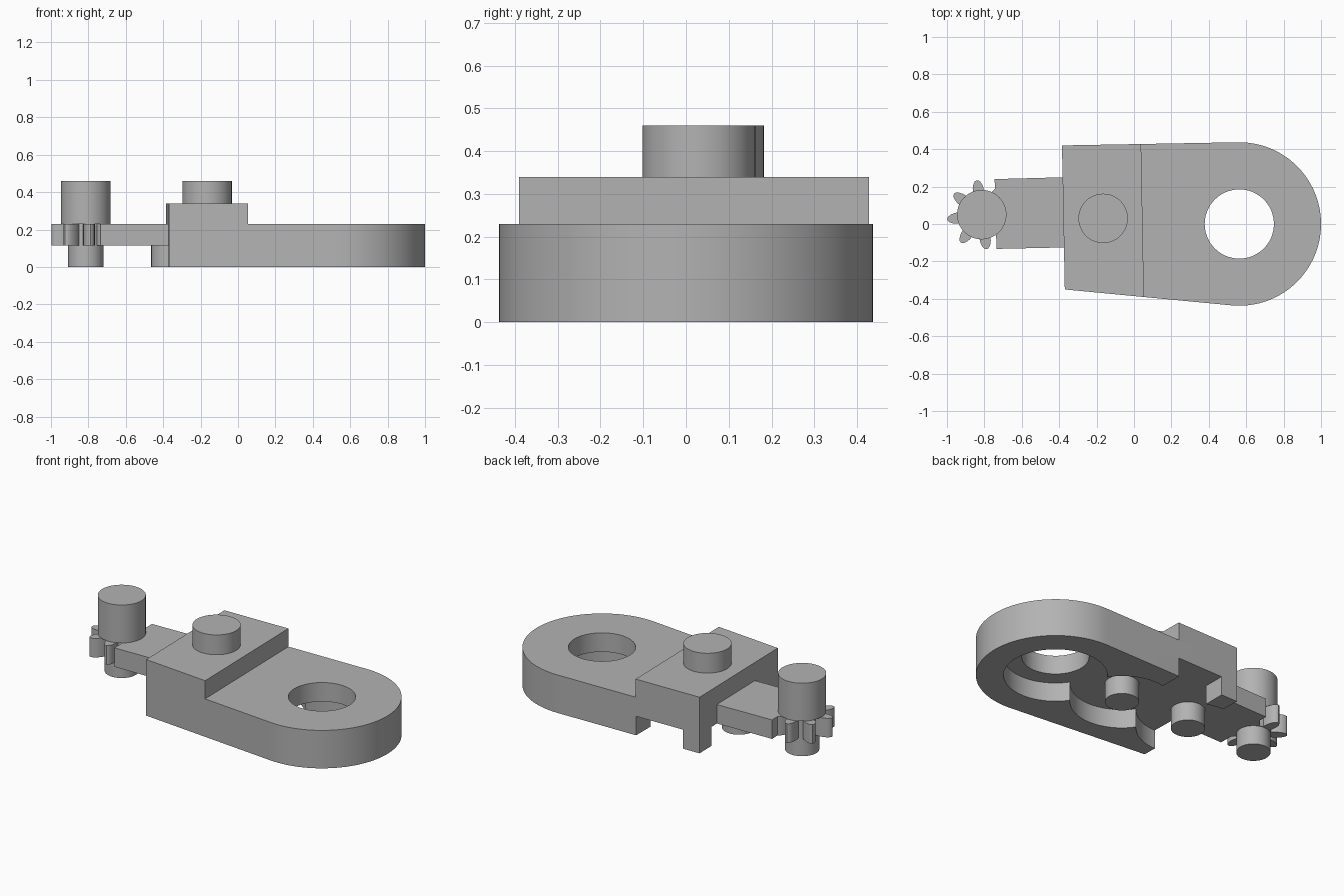
import bpy
from math import cos, sin, pi, radians, sqrt, atan2, acos

cube = bpy.data.objects.get("Cube")
if cube:
    bpy.data.objects.remove(cube, do_unlink=True)

grey = bpy.data.materials.new("plain grey")
grey.use_nodes = True
COLOUR = (0.45, 0.45, 0.45, 1)
grey.diffuse_color = COLOUR
grey.node_tree.nodes["Principled BSDF"].inputs["Base Color"].default_value = COLOUR

LOW, MID, TOP, CAP = 0.115, 0.23, 0.34, 0.46
RING, PIN_B, PIN_C, GEAR = (0.563, 0), (0.095, 0.01), (-0.37, 0.02), (-0.814, 0.05)
END_R = 0.437


def prism(name, outline, z0, z1):
    """Extrude a counter-clockwise outline from z0 to z1."""
    n = len(outline)
    verts = [(x, y, z) for z in (z0, z1) for x, y in outline]
    faces = [tuple(reversed(range(n))), tuple(range(n, 2 * n))]
    faces += [(i, (i + 1) % n, n + (i + 1) % n, n + i) for i in range(n)]
    mesh = bpy.data.meshes.new(name)
    mesh.from_pydata(verts, [], faces)
    mesh.materials.append(grey)
    obj = bpy.data.objects.new(name, mesh)
    bpy.context.collection.objects.link(obj)
    return obj


def arc(centre, r, a0, a1, n):
    return [(centre[0] + r * cos(a0 + (a1 - a0) * i / n),
             centre[1] + r * sin(a0 + (a1 - a0) * i / n)) for i in range(n + 1)]


def cylinder(name, centre, r, z0, z1, n=64):
    return prism(name, arc(centre, r, 0, 2 * pi, n)[:-1], z0, z1)


def combine(target, tool, operation):
    """Apply a boolean and remove the tool."""
    mod = target.modifiers.new("combine", 'BOOLEAN')
    mod.operation, mod.solver, mod.object = operation, 'EXACT', tool
    bpy.context.view_layer.update()
    graph = bpy.context.evaluated_depsgraph_get()
    mesh = bpy.data.meshes.new_from_object(target.evaluated_get(graph))
    target.modifiers.clear()
    target.data = mesh
    bpy.data.objects.remove(tool, do_unlink=True)


def tangent_angle(corner, side):
    """Angle on the round end where a line from the corner touches it."""
    dx, dy = corner[0] - RING[0], corner[1] - RING[1]
    return atan2(dy, dx) + side * acos(END_R / sqrt(dx * dx + dy * dy))


# Link plate: tapered plate with a round end
back_corner, front_corner = (-0.385, 0.42), (-0.37, -0.35)
a_front = tangent_angle(front_corner, 1)
a_back = tangent_angle(back_corner, -1)
plate = prism("link_plate",
              arc(RING, END_R, a_front, a_back, 48) + [back_corner, front_corner],
              0, MID)

# Underside pockets, side opening and through hole
for centre in (RING, PIN_B, PIN_C):
    combine(plate, cylinder("pocket_cutter", centre, 0.285, -0.1, LOW), 'DIFFERENCE')
opening = [(-0.274, 0.12), (0.035, 0.12), (0.035, 0.6), (-0.274, 0.6)]
combine(plate, prism("opening_cutter", opening, -0.1, LOW), 'DIFFERENCE')
combine(plate, cylinder("hole_cutter", RING, 0.185, -0.1, 0.5), 'DIFFERENCE')

# Raised block and its round boss
def edge_y(corner, angle, x):
    """Height of the plate's straight side at x."""
    ex, ey = RING[0] + END_R * cos(angle), RING[1] + END_R * sin(angle)
    return corner[1] + (ey - corner[1]) * (x - corner[0]) / (ex - corner[0])


block = prism("raised_block", [front_corner, (0.053, edge_y(front_corner, a_front, 0.053)),
                               (0.038, edge_y(back_corner, a_back, 0.038)), back_corner],
              MID, TOP)
boss = cylinder("top_boss", (-0.165, 0.03), 0.132, TOP, CAP)

# Pins under the plate
pins = [cylinder("middle_pin", PIN_B, 0.094, 0, LOW),
        cylinder("end_pin", PIN_C, 0.094, 0, LOW)]

# Tongue reaching out to the gear
tongue = prism("tongue", [(-0.735, -0.133), (-0.36, -0.125), (-0.37, 0.25), (-0.745, 0.24)],
               LOW, MID)

# Gear: a core with rounded petal teeth
gear = cylinder("gear", GEAR, 0.1, LOW, MID, 48)
for k in range(8):
    a = radians(8 + 45 * k)
    petal = [(GEAR[0] + (0.125 + u) * cos(a) - v * sin(a),
              GEAR[1] + (0.125 + u) * sin(a) + v * cos(a))
             for u, v in ((0.061 * cos(t), 0.03 * sin(t))
                          for t in (2 * pi * i / 20 for i in range(20)))]
    combine(gear, prism("tooth", petal, LOW, MID), 'UNION')

# Gear posts above and below
posts = [cylinder("upper_post", GEAR, 0.132, MID, CAP),
         cylinder("lower_post", GEAR, 0.094, 0, LOW)]

# Smooth the round walls, keep the edges crisp
for obj in [plate, block, boss, tongue, gear] + pins + posts:
    bpy.ops.object.select_all(action='DESELECT')
    obj.select_set(True)
    bpy.context.view_layer.objects.active = obj
    bpy.ops.object.shade_smooth_by_angle(angle=radians(30))
